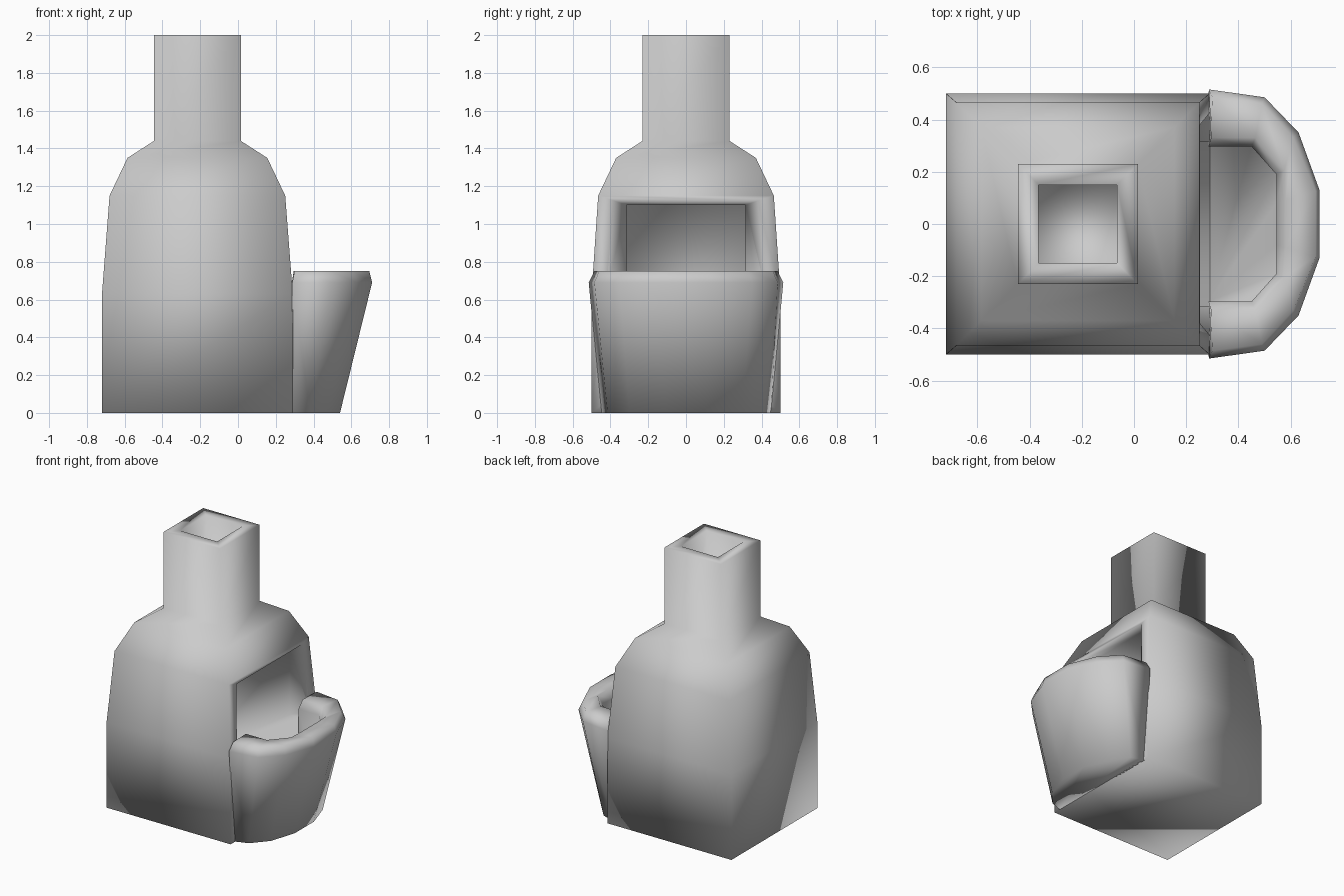
import bpy, bmesh

if "Cube" in bpy.data.objects:
    bpy.data.objects.remove(bpy.data.objects["Cube"])

CX = -0.215  # centre of the square oven body


def make(name, bm):
    bmesh.ops.recalc_face_normals(bm, faces=bm.faces[:])
    me = bpy.data.meshes.new(name)
    bm.to_mesh(me)
    bm.free()
    ob = bpy.data.objects.new(name, me)
    bpy.context.collection.objects.link(ob)
    for p in me.polygons:
        p.use_smooth = True
    return ob


def loft(bm, rings, closed=True):
    vs = [[bm.verts.new(p) for p in r] for r in rings]
    for a, b in zip(vs, vs[1:]):
        n = len(a)
        for i in range(n if closed else n - 1):
            j = (i + 1) % n
            bm.faces.new((a[i], a[j], b[j], b[i]))
    return vs


# Square body and chimney, turning inward at the top to form the flue
profile = [(0.0, 0.505), (0.63, 0.505), (1.15, 0.465), (1.35, 0.37), (1.44, 0.23),
           (2.0, 0.23), (2.0, 0.15), (1.25, 0.15)]
bm = bmesh.new()
rings = []
for z, h in profile:
    hy = min(h, 0.5)
    rings.append([(CX + sx * h, sy * hy, z) for sx, sy in ((-1, -1), (1, -1), (1, 1), (-1, 1))])
vs = loft(bm, rings)
bm.faces.new(vs[0])
bm.faces.new(vs[-1])
body = make("oven_body", bm)


# Fire chamber and its splayed mouth, cut from the body
def rect(x, hy, z0, z1):
    return [(x, -hy, z0), (x, hy, z0), (x, hy, z1), (x, -hy, z1)]


for name, sections in (
        ("chamber_cutter", [rect(-0.52, 0.315, 0.15, 1.10), rect(0.40, 0.315, 0.15, 1.10)]),
        ("mouth_cutter", [rect(0.20, 0.315, 0.62, 1.10), rect(0.35, 0.50, 0.62, 1.165)])):
    bm = bmesh.new()
    vs = loft(bm, sections)
    bm.faces.new(vs[0])
    bm.faces.new(vs[-1])
    cutter = make(name, bm)
    cutter.hide_render = True
    mod = body.modifiers.new(name, 'BOOLEAN')
    mod.operation = 'DIFFERENCE'
    mod.solver = 'EXACT'
    mod.object = cutter
    bpy.context.view_layer.objects.active = body
    bpy.ops.object.modifier_apply(modifier=name)
    bpy.data.objects.remove(cutter)
for p in body.data.polygons:
    p.use_smooth = True


# Rounded hearth with a thick lip; half outlines are mirrored in y
def outline(z, half):
    full = half + [(x, -y) for x, y in reversed(half)]
    return [(x, y, z) for x, y in full]


inner = [(0.285, 0.297), (0.45, 0.297), (0.545, 0.19), (0.545, 0.08)]
levels = [
    outline(0.0, [(0.28, 0.45), (0.38, 0.415), (0.48, 0.30), (0.54, 0.11)]),
    outline(0.69, [(0.287, 0.515), (0.50, 0.485), (0.63, 0.35), (0.71, 0.13)]),
    outline(0.75, [(0.30, 0.485), (0.49, 0.46), (0.61, 0.33), (0.695, 0.125)]),
    outline(0.75, [(0.295, 0.33), (0.465, 0.33), (0.575, 0.205), (0.58, 0.09)]),
    outline(0.69, inner),
    outline(0.15, inner),
]
bm = bmesh.new()
vs = loft(bm, levels, closed=False)
bm.faces.new(vs[-1])                      # hearth floor
bm.faces.new(vs[0])                       # underside
for end in (0, -1):                       # ends of the wall against the body
    bm.faces.new([r[end] for r in vs])
bm.faces.new((vs[0][0], vs[-1][0], vs[-1][-1], vs[0][-1]))
make("hearth", bm)
